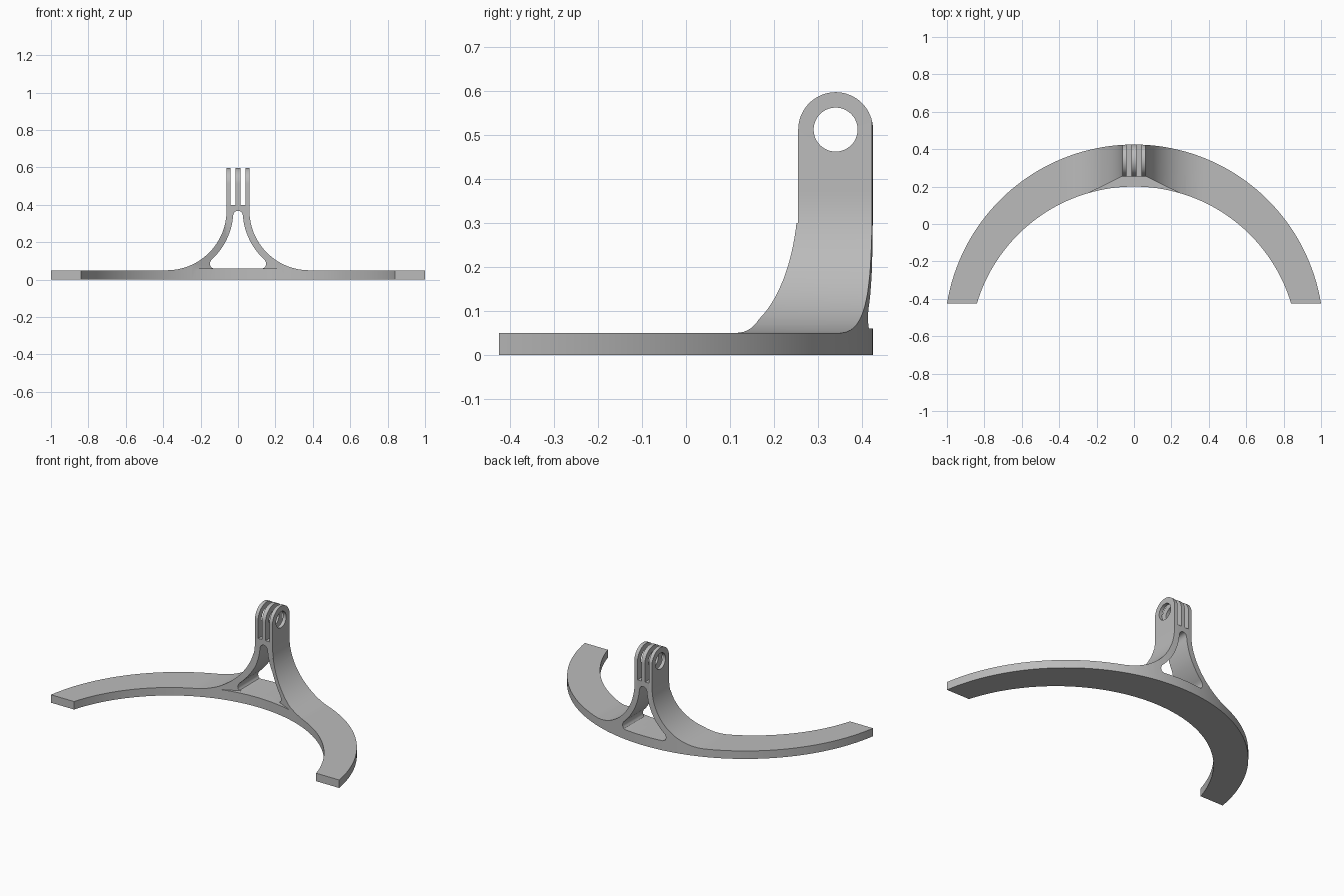
import bpy, bmesh, math

if "Cube" in bpy.data.objects:
    bpy.data.objects.remove(bpy.data.objects["Cube"])


def arc(cx, cy, r, a0, a1, n):
    """Points on a circle from angle a0 to a1 in degrees."""
    out = []
    for i in range(n + 1):
        a = math.radians(a0 + (a1 - a0) * i / n)
        out.append((cx + r * math.cos(a), cy + r * math.sin(a)))
    return out


def mirrored(right):
    """Close a right-hand outline with its mirror image."""
    return right + [(-x, y) for x, y in reversed(right) if abs(x) > 1e-6]


def prism(name, pts, axis, lo, hi):
    """Extrude a 2D outline along an axis: x takes (y,z), y takes (x,z), z takes (x,y)."""
    place = {'x': lambda a, b, d: (d, a, b),
             'y': lambda a, b, d: (a, d, b),
             'z': lambda a, b, d: (a, b, d)}[axis]
    bm = bmesh.new()
    low = [bm.verts.new(place(a, b, lo)) for a, b in pts]
    high = [bm.verts.new(place(a, b, hi)) for a, b in pts]
    n = len(pts)
    bm.faces.new(low)
    bm.faces.new(high)
    for i in range(n):
        j = (i + 1) % n
        bm.faces.new((low[i], low[j], high[j], high[i]))
    bmesh.ops.recalc_face_normals(bm, faces=bm.faces)
    mesh = bpy.data.meshes.new(name)
    bm.to_mesh(mesh)
    bm.free()
    ob = bpy.data.objects.new(name, mesh)
    bpy.context.collection.objects.link(ob)
    return ob


def cut(target, tool, operation='DIFFERENCE'):
    mod = target.modifiers.new("cut", 'BOOLEAN')
    mod.operation = operation
    mod.solver = 'EXACT'
    mod.object = tool
    bpy.context.view_layer.objects.active = target
    bpy.ops.object.modifier_apply(modifier=mod.name)
    bpy.data.objects.remove(tool)


# Front outline: flat band, flared fillet, upright clevis
flare = arc(0.381, 0.37, 0.32, 270, 180, 24)
body = prism("arched_mount",
             mirrored([(1.1, 0), (1.1, 0.05)] + flare + [(0.061, 0.7)]),
             'y', -0.6, 0.6)

# Opening between the flared legs
opening = ([(0.13, 0.06), (0.14, 0.063), (0.147, 0.071), (0.150, 0.082), (0.149, 0.093)]
           + arc(0.381, 0.37, 0.356, 228, 184, 18)
           + arc(0, 0.343, 0.025, 20, 90, 6))
cut(body, prism("opening_cutter", mirrored(opening), 'y', -0.7, 0.7))

# Two slots that leave three prongs
for s in (-1, 1):
    cut(body, prism("slot_cutter",
                    [(s * 0.0125, 0.4), (s * 0.039, 0.4), (s * 0.039, 0.8), (s * 0.0125, 0.8)],
                    'y', -0.7, 0.7))

# Crescent plan shape
RO, CO, RI, CI, END = 1.013, -0.588, 0.877, -0.677, -0.425
ao = math.degrees(math.asin((END - CO) / RO))
ai = math.degrees(math.asin((END - CI) / RI))
crescent = arc(0, CO, RO, ao, 180 - ao, 72) + arc(0, CI, RI, 180 - ai, ai, 72)
cut(body, prism("crescent_cutter", crescent, 'z', -0.1, 1), 'INTERSECT')

# Tapered front faces of the legs
cut(body, prism("taper_cutter",
                mirrored([(0.45, -0.1), (0.45, 0.064), (0.061, 0.255)]),
                'z', 0.06, 1))

# Rounded prong tops and pin hole
cut(body, prism("top_cutter",
                [(-0.7, -0.1), (0.7, -0.1), (0.7, 0.3), (0.425, 0.3)]
                + arc(0.34, 0.512, 0.085, 0, 180, 32) + [(0.255, 0.3), (-0.7, 0.3)],
                'x', -1.2, 1.2), 'INTERSECT')
cut(body, prism("pin_cutter", arc(0.34, 0.512, 0.05, 0, 352.5, 47), 'x', -0.3, 0.3))

# Plain grey finish
grey = bpy.data.materials.new("grey")
grey.diffuse_color = (0.5, 0.5, 0.5, 1)
grey.use_nodes = True
grey.node_tree.nodes["Principled BSDF"].inputs["Base Color"].default_value = grey.diffuse_color
body.data.materials.clear()
body.data.materials.append(grey)
for p in body.data.polygons:
    p.material_index = 0

bpy.ops.object.select_all(action='DESELECT')
body.select_set(True)
bpy.context.view_layer.objects.active = body
bpy.ops.object.shade_smooth_by_angle()
